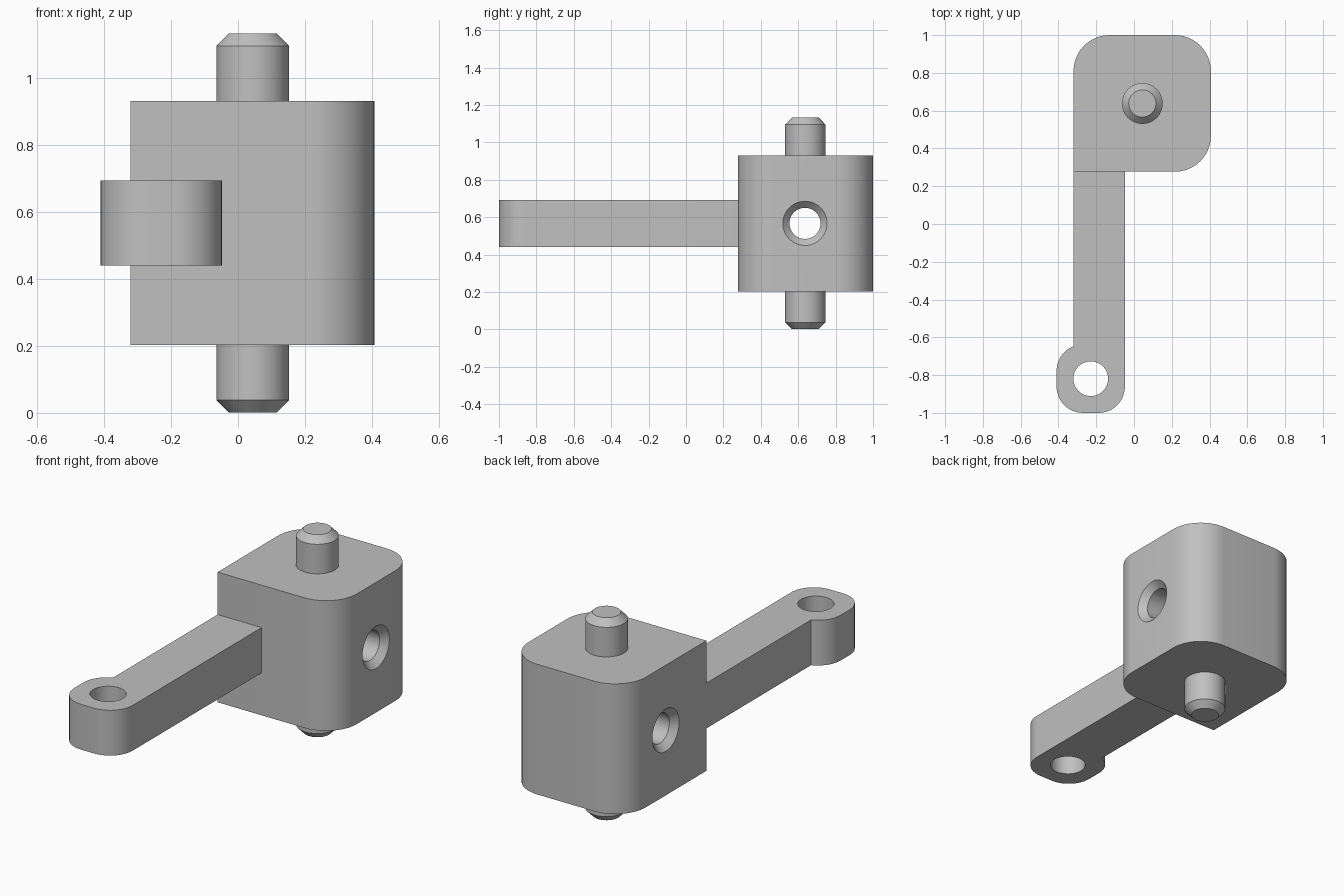
import bpy, bmesh, math
from mathutils import Matrix, Vector

old = bpy.data.objects.get("Cube")
if old:
    bpy.data.objects.remove(old, do_unlink=True)

metal = bpy.data.materials.new("plain_grey")
metal.use_nodes = True
grey = (0.53, 0.53, 0.53, 1)
metal.diffuse_color = grey
metal.node_tree.nodes["Principled BSDF"].inputs["Base Color"].default_value = grey


def add_object(name, bm):
    bmesh.ops.recalc_face_normals(bm, faces=bm.faces)
    mesh = bpy.data.meshes.new(name)
    bm.to_mesh(mesh)
    bm.free()
    obj = bpy.data.objects.new(name, mesh)
    bpy.context.collection.objects.link(obj)
    mesh.materials.append(metal)
    return obj


def arc(cx, cy, r, start, end, steps=12):
    angles = [math.radians(start + (end - start) * i / steps) for i in range(steps + 1)]
    return [(cx + r * math.cos(a), cy + r * math.sin(a)) for a in angles]


def extrude(name, outline, bottom, top):
    bm = bmesh.new()
    face = bm.faces.new([bm.verts.new((x, y, bottom)) for x, y in outline])
    res = bmesh.ops.extrude_face_region(bm, geom=[face])
    verts = [v for v in res["geom"] if isinstance(v, bmesh.types.BMVert)]
    bmesh.ops.translate(bm, verts=verts, vec=(0, 0, top - bottom))
    return add_object(name, bm)


def turned(name, profile, matrix, sides=48):
    """Solid of revolution from (radius, height) pairs, with end caps."""
    bm = bmesh.new()
    rings = [[bm.verts.new(matrix @ Vector((x, y, h)))
              for x, y in arc(0, 0, r, 0, 360, sides)[:-1]] for r, h in profile]
    for a, b in zip(rings, rings[1:]):
        for i in range(sides):
            j = (i + 1) % sides
            bm.faces.new((a[i], a[j], b[j], b[i]))
    bm.faces.new(rings[0])
    bm.faces.new(rings[-1])
    return add_object(name, bm)


def cut(target, cutter):
    mod = target.modifiers.new("hole", "BOOLEAN")
    mod.operation = "DIFFERENCE"
    mod.solver = "EXACT"
    mod.object = cutter
    bpy.context.view_layer.objects.active = target
    bpy.ops.object.modifier_apply(modifier=mod.name)
    bpy.data.objects.remove(cutter, do_unlink=True)


# Block: three rounded corners, one square corner above the arm
left, right, front, back = -0.32, 0.407, 0.277, 1.0
low, high, r = 0.203, 0.93, 0.19
outline = [(left, front)]
outline += arc(right - r, front + r, r, -90, 0)
outline += arc(right - r, back - r, r, 0, 90)
outline += arc(left + r, back - r, r, 90, 180)
block = extrude("block", outline, low, high)

# Cross hole, countersunk at both mouths
bore, mouth, sink = 0.083, 0.118, 0.036
across = Matrix.Translation((0, 0.636, 0.567)) @ Matrix.Rotation(math.pi / 2, 4, "Y")
e = 0.02
cut(block, turned("cross_hole_cutter", [
    (mouth + e, left - e), (bore, left + sink),
    (bore, right - sink), (mouth + e, right + e)], across))

# Arm with a rounded eye at its free end
inner, eye_x, eye_y, half, er = -0.048, -0.229, -0.819, 0.181, 0.14
k = half - er
bend = math.degrees(math.acos((left - eye_x + k) / er))
outline = [(inner, front), (left, front)]
outline += arc(eye_x - k, eye_y + k, er, bend, 180)
outline += arc(eye_x - k, eye_y - k, er, 180, 270)
outline += arc(eye_x + k, eye_y - k, er, 270, 360)
arm = extrude("arm", outline, 0.44, 0.693)
cut(arm, turned("eye_hole_cutter", [(0.092, 0.3), (0.092, 0.8)],
                Matrix.Translation((eye_x, eye_y, 0))))

# Chamfered trunnion pins above and below the block
pins = []
for name, base, sign in (("top_pin", high, 1), ("bottom_pin", low, -1)):
    place = Matrix.Translation((0.044, 0.638, base)) @ Matrix.Diagonal((1, 1, sign, 1))
    pins.append(turned(name, [(0.108, 0), (0.108, 0.165), (0.072, 0.202)], place))

# Smooth the curved walls, keep the creases
for obj in [block, arm] + pins:
    bpy.ops.object.select_all(action="DESELECT")
    obj.select_set(True)
    bpy.context.view_layer.objects.active = obj
    bpy.ops.object.shade_smooth_by_angle(angle=math.radians(30))
